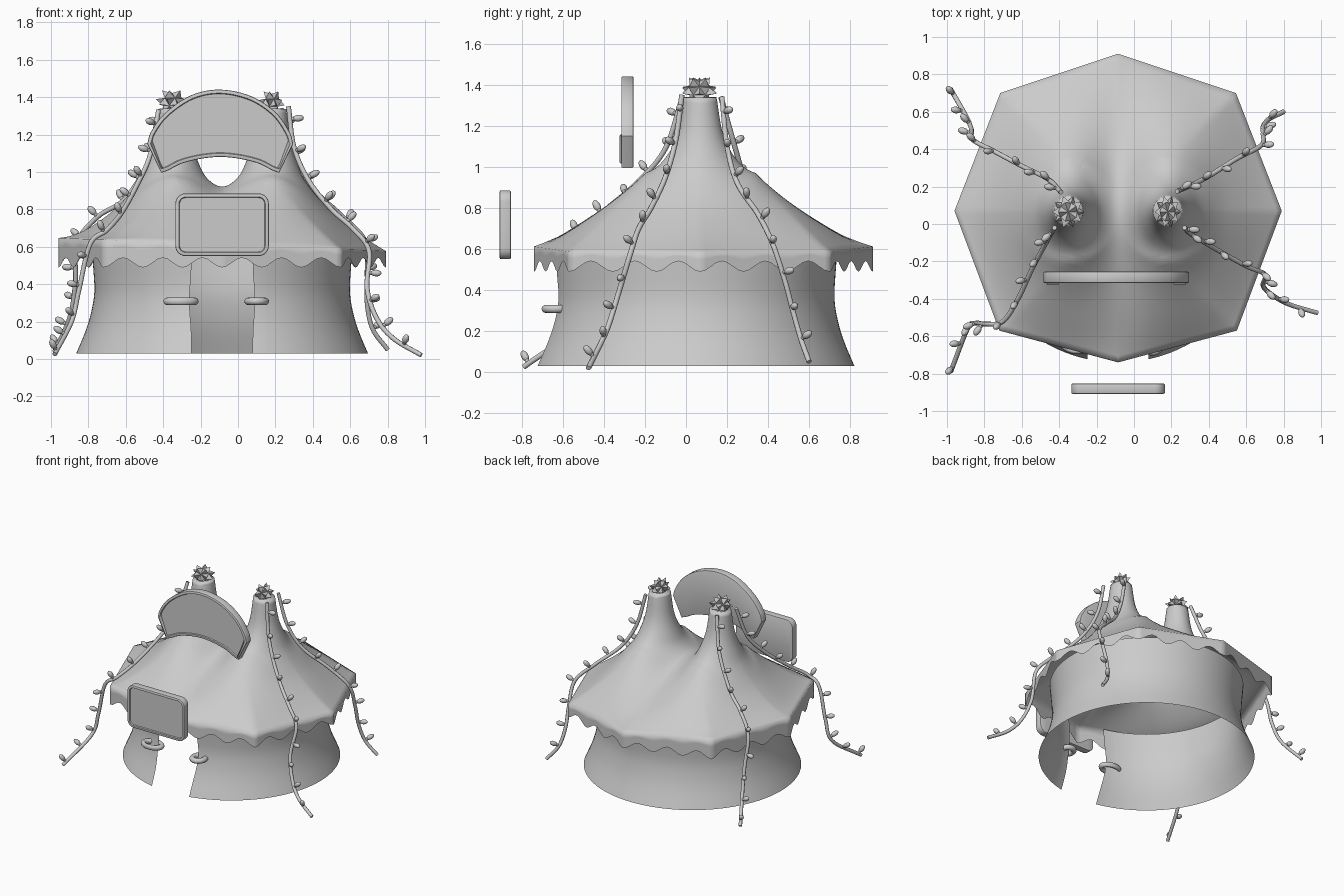
import bpy, bmesh, math
from mathutils import Vector

if "Cube" in bpy.data.objects:
    bpy.data.objects.remove(bpy.data.objects["Cube"])

CX, CY = -0.085, 0.04          # tent centre


def finish(name, bm, angle=40):
    me = bpy.data.meshes.new(name)
    bmesh.ops.remove_doubles(bm, verts=bm.verts, dist=0.0004)
    bmesh.ops.recalc_face_normals(bm, faces=bm.faces)
    bm.to_mesh(me)
    bm.free()
    ob = bpy.data.objects.new(name, me)
    bpy.context.collection.objects.link(ob)
    bpy.ops.object.select_all(action='DESELECT')
    ob.select_set(True)
    bpy.context.view_layer.objects.active = ob
    bpy.ops.object.shade_smooth_by_angle(angle=math.radians(angle))
    return ob


def interp(table, v):
    if v <= table[0][0]:
        return table[0][1]
    for (a, fa), (b, fb) in zip(table, table[1:]):
        if v <= b:
            return fa + (fb - fa) * (v - a) / (b - a)
    return table[-1][1]


def catmull(pts, n=10):
    p = [Vector(q) for q in pts]
    p = [2 * p[0] - p[1]] + p + [2 * p[-1] - p[-2]]
    out = []
    for a, b, c, d in zip(p, p[1:], p[2:], p[3:]):
        for k in range(n):
            t = k / n
            out.append(0.5 * (2 * b + (c - a) * t + (2 * a - 5 * b + 4 * c - d) * t * t
                              + (3 * b - a - 3 * c + d) * t ** 3))
    return out + [p[-2]]


def curve2(pts, n=6):
    return [(p.x, p.y) for p in catmull([(x, z, 0) for x, z in pts], n)]


def strip(bm, rows):
    vs = [[bm.verts.new(p) for p in r] for r in rows]
    for r, q in zip(vs, vs[1:]):
        for i in range(len(r) - 1):
            bm.faces.new((r[i], r[i + 1], q[i + 1], q[i]))


# Twin-peaked roof with octagonal eave and scalloped valance
PEAK = Vector((-0.265, 0.07))
MID = Vector((0, 0.07))
HALF = [Vector(v) for v in ((0, 0.91), (-0.63, 0.70), (-0.875, 0.07), (-0.635, -0.57),
                            (0, -0.74), (0, 0.91))]
ROOF = curve2([(0.078, 1.34), (0.1, 1.17), (0.14, 1.04), (0.19, 0.94), (0.3, 0.815),
               (0.45, 0.71), (0.6, 0.635), (0.95, 0.50)], 8)


def gauge(x, y):
    """0 at the roof centre, 1 on the eave octagon."""
    p, best = Vector((-abs(x), y)) - MID, 0
    for a, b in zip(HALF[:4], HALF[1:5]):
        n = Vector((b.y - a.y, a.x - b.x))
        best = max(best, n.dot(p) / n.dot(a - MID))
    return best


def roof_z(x, y):
    hs = []
    for px in (PEAK.x, -PEAK.x):
        dx, dy = x - px, y - PEAK.y
        k = 1 - 0.37 * min(1, max(0, (math.hypot(dx, dy) - 0.07) / 0.2))
        hs.append(interp(ROOF, math.hypot(dx, k * dy)))
    k = 0.02 + 0.085 * math.exp(-((y - 0.07) / 0.35) ** 2)
    z = min(1.34, max(hs) + k * math.log(1 + math.exp((min(hs) - max(hs)) / k)))
    w = min(1, gauge(x, y)) ** 6
    return z * (1 - w) + (0.612 - 0.04 * x) * w


bm = bmesh.new()
for sgn in (1, -1):
    rim, hem = [], []
    for e in range(5):
        n = 24 if e < 4 else 60
        for i in range(n + 1):
            t = i / n
            p = HALF[e].lerp(HALF[e + 1], t)
            rim.append(p)
            if e < 4:
                hem.append((p, 0.515 - 0.026 * math.cos(6 * math.pi * t)))
    rows = []
    for p in rim:
        d = p - PEAK
        row = [(CX + sgn * PEAK.x, PEAK.y, 1.34)]
        for j in range(29):
            r = 0.078 + (d.length - 0.078) * (j / 28) ** 1.5
            q = PEAK + d * (r / d.length)
            row.append((CX + sgn * q.x, q.y, roof_z(sgn * q.x, q.y)))
        rows.append(row)
    strip(bm, rows)
    strip(bm, [[(CX + sgn * p.x, p.y, roof_z(sgn * p.x, p.y) * (1 - k / 3) + z * k / 3)
                for k in range(4)] for p, z in hem])
bmesh.ops.remove_doubles(bm, verts=bm.verts, dist=0.0004)
bmesh.ops.dissolve_degenerate(bm, edges=bm.edges, dist=0.0001)
finish("tent_roof", bm, 85)

# Waisted round wall with a door gap at the front
WALL = curve2([(0.03, 0.78), (0.15, 0.73), (0.25, 0.70), (0.36, 0.683), (0.5, 0.69),
               (0.62, 0.70)], 3)
bm = bmesh.new()
rows = []
for z, r in WALL:
    g = math.asin(0.235 / r)
    rows.append([(CX + r * math.sin(a), CY - r * math.cos(a), z)
                 for a in (g + (2 * math.pi - 2 * g) * i / 96 for i in range(97))])
strip(bm, rows)
finish("tent_wall", bm)

# Tied-back door curtains and their ties
for s, side in ((-1, "left"), (1, "right")):
    bm = bmesh.new()
    rows = []
    for z, r in WALL:
        pinch = 0.012 * math.exp(-((z - 0.31) / 0.12) ** 2)
        xo, xi = 0.235, 0.163 + pinch
        row = []
        for i in range(9):
            x = xo + (xi - xo) * i / 8
            row.append((CX + s * x, CY - math.sqrt(r * r - x * x), z))
        rows.append(row)
    strip(bm, rows)
    finish("curtain_" + side, bm)
    cx, R = (-0.305, 0.074) if s < 0 else (0.1, 0.046)
    bpy.ops.mesh.primitive_torus_add(location=(cx, -0.632, 0.308), major_radius=R,
                                     minor_radius=0.02, major_segments=32, minor_segments=12)
    tie = bpy.context.object
    tie.name = "curtain_tie_" + side
    tie.scale = (1, 0.05 / R, 1)
    bpy.ops.object.shade_smooth()


# Sign boards: strip between upper and lower outline, extruded, bevelled, recessed front
def board(name, top, bottom, y0, y1):
    bm = bmesh.new()
    strip(bm, [[(x, y0, z) for x, z in top], [(x, y0, z) for x, z in bottom]])
    front = bm.faces[:]
    back = bmesh.ops.extrude_face_region(bm, geom=front, use_keep_orig=True)['geom']
    bmesh.ops.translate(bm, vec=(0, y1 - y0, 0),
                        verts=[g for g in back if isinstance(g, bmesh.types.BMVert)])
    bmesh.ops.recalc_face_normals(bm, faces=bm.faces)
    rim = [e for e in bm.edges if len(e.link_faces) == 2
           and sorted(abs(f.normal.y) > 0.9 for f in e.link_faces) == [False, True]]
    bmesh.ops.bevel(bm, geom=rim, offset=0.007, segments=2, affect='EDGES', profile=0.5)
    bm.normal_update()
    panel = [f for f in bm.faces if f.normal.y < -0.99]
    bmesh.ops.inset_region(bm, faces=panel, thickness=0.012, use_even_offset=True)
    bmesh.ops.inset_region(bm, faces=panel, thickness=0.004, depth=-0.008)
    finish(name, bm, 35)


arch_top = curve2([(-0.485, 1.15), (-0.465, 1.215), (-0.39, 1.315), (-0.25, 1.41),
                   (-0.095, 1.44), (0.07, 1.405), (0.2, 1.32), (0.275, 1.215), (0.295, 1.15)])
arch_low = curve2([(-0.41, 0.995), (-0.37, 1.01), (-0.3, 1.045), (-0.2, 1.07),
                   (-0.095, 1.08), (0.01, 1.07), (0.11, 1.045), (0.18, 1.01), (0.22, 0.995)])
board("arched_sign", arch_top, arch_low, -0.315, -0.255)

xs = [(-0.28 - 0.055 * math.cos(a), 0.055 * math.sin(a)) for a in
      (math.radians(15 * i) for i in range(7))]
xs += [(-0.17 - x, h) for x, h in reversed(xs)]
board("door_sign", [(x, 0.83 + h) for x, h in xs], [(x, 0.605 - h) for x, h in xs],
      -0.908, -0.853)

# Spiky star finials
for x, z, w, name in ((-0.352, 1.375, 1.0, "left"), (0.18, 1.37, 0.8, "right")):
    bm = bmesh.new()
    bmesh.ops.create_icosphere(bm, subdivisions=1, radius=0.055)
    bmesh.ops.poke(bm, faces=bm.faces[:], offset=0.045)
    for v in bm.verts:
        v.co = Vector((x + v.co.x * w, 0.065 + v.co.y, z + v.co.z * 0.85))
    finish("star_" + name, bm, 20)

# Strings of lights draped from the peaks to the ground
STRINGS = {
    "front_left": [(-0.425, -0.02, 1.33), (-0.47, -0.1, 1.09), (-0.54, -0.23, 0.93),
                   (-0.62, -0.40, 0.785), (-0.70, -0.52, 0.69), (-0.79, -0.535, 0.615),
                   (-0.85, -0.53, 0.37), (-0.89, -0.56, 0.2), (-0.98, -0.79, 0.025)],
    "back_left": [(-0.39, 0.17, 1.34), (-0.46, 0.24, 1.09), (-0.6, 0.31, 0.86),
                  (-0.75, 0.39, 0.76), (-0.86, 0.45, 0.62), (-0.87, 0.51, 0.4),
                  (-0.90, 0.58, 0.22), (-0.98, 0.72, 0.04)],
    "front_right": [(0.27, -0.02, 1.35), (0.30, -0.05, 1.13), (0.38, -0.10, 0.95),
                    (0.5, -0.17, 0.8), (0.61, -0.23, 0.70), (0.70, -0.27, 0.58),
                    (0.69, -0.33, 0.38), (0.74, -0.38, 0.22), (0.83, -0.43, 0.11),
                    (0.98, -0.475, 0.02)],
    "back_right": [(0.23, 0.175, 1.34), (0.29, 0.2, 1.1), (0.39, 0.25, 0.92),
                   (0.55, 0.35, 0.77), (0.68, 0.42, 0.63), (0.69, 0.48, 0.45),
                   (0.69, 0.52, 0.3), (0.72, 0.56, 0.16), (0.80, 0.6, 0.05)],
}
for name, pts in STRINGS.items():
    path = catmull(pts)
    for p in path:                       # keep the wire resting on the canvas
        if p.z > 0.55 and gauge(p.x - CX, p.y) < 1.0:
            p.z = max(p.z, roof_z(p.x - CX, p.y) + 0.012)
    cu = bpy.data.curves.new("light_wire_" + name, 'CURVE')
    cu.dimensions = '3D'
    cu.bevel_depth = 0.013
    cu.bevel_resolution = 2
    cu.use_fill_caps = True
    sp = cu.splines.new('POLY')
    sp.points.add(len(path) - 1)
    for q, p in zip(sp.points, path):
        q.co = (*p, 1)
    sp.use_smooth = True
    bpy.context.collection.objects.link(bpy.data.objects.new(cu.name, cu))
    # bulbs sit at even steps along the wire, leaning alternately to each side
    bm = bmesh.new()
    walked, k = 0.0, 0
    for a, b in zip(path, path[1:]):
        walked += (b - a).length
        if walked < 0.09 + 0.165 * k:
            continue
        tan = (b - a).normalized()
        out = Vector((a.x - CX, a.y - 0.07, 0.35)).normalized()
        out = (out - tan * out.dot(tan)).normalized()
        d = (out + tan.cross(out) * (0.3 if k % 2 else -0.3)).normalized()
        rot = d.to_track_quat('Z', 'Y')
        for off, rad, ln in ((0.018, 0.011, 0.014), (0.045, 0.018, 0.03)):
            new = bmesh.ops.create_uvsphere(bm, u_segments=12, v_segments=8, radius=1)['verts']
            for v in new:
                v.co = a + d * off + rot @ Vector((v.co.x * rad, v.co.y * rad, v.co.z * ln))
        k += 1
    finish("bulbs_" + name, bm, 60)
